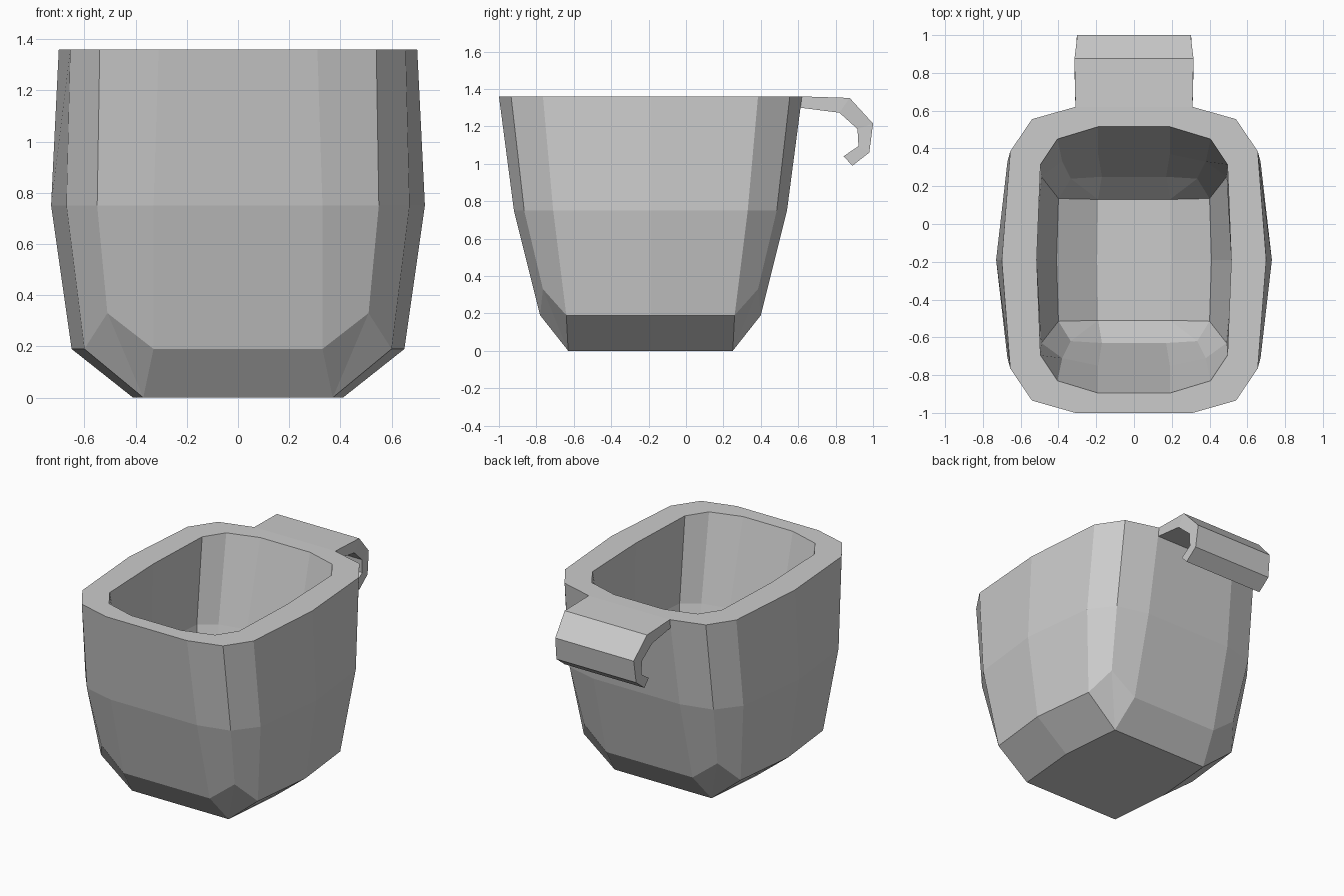
import bpy
import bmesh

old = bpy.data.objects.get("Cube")
if old:
    bpy.data.objects.remove(old, do_unlink=True)

mat = bpy.data.materials.new("light grey")
mat.use_nodes = True
GREY = (0.6, 0.6, 0.6, 1.0)
mat.diffuse_color = GREY
mat.node_tree.nodes["Principled BSDF"].inputs["Base Color"].default_value = GREY

CY = -0.19  # middle of the cup body along y


def finish(bm, name):
    """Turn a bmesh into a flat-shaded grey object."""
    bmesh.ops.recalc_face_normals(bm, faces=bm.faces)
    mesh = bpy.data.meshes.new(name)
    bm.to_mesh(mesh)
    bm.free()
    mesh.materials.append(mat)
    obj = bpy.data.objects.new(name, mesh)
    bpy.context.collection.objects.link(obj)
    return obj


def full_ring(a, b, c, d):
    """Mirror front end, corner, side end and side middle into a closed loop."""
    front = [(x, CY - y, z) for x, y, z in (a, b, c, d)]
    back = [(x, CY + y, z) for x, y, z in (c, b, a)]
    right = front + back
    return right + [(-x, y, z) for x, y, z in reversed(right)]


def level(z, *points):
    return full_ring(*[(x, y, z) for x, y in points])


# Cup body: rings from outer base, up over the rim, down to the inner floor
base, floor = (0.37, 0.44), (0.19, 0.32)
rings = [
    level(0, base, base, base, (0.41, 0)),
    full_ring((0.33, 0.59, 0.19), (0.51, 0.575, 0.33), (0.60, 0.45, 0.19), (0.65, 0, 0.19)),
    level(0.75, (0.33, 0.73), (0.55, 0.675), (0.67, 0.52), (0.73, 0)),
    level(1.36, (0.31, 0.81), (0.54, 0.745), (0.655, 0.575), (0.70, 0)),
    level(1.36, (0.19, 0.705), (0.405, 0.64), (0.495, 0.505), (0.515, 0)),
    level(0.78, (0.19, 0.56), (0.38, 0.52), (0.49, 0.44), (0.53, 0)),
    full_ring((0.17, 0.44, 0.30), (0.335, 0.43, 0.42), (0.40, 0.325, 0.30), (0.41, 0, 0.30)),
    level(0.16, floor, floor, floor, (0.195, 0)),
]

bm = bmesh.new()
verts = {}


def add_face(points):
    unique = list(dict.fromkeys(points))
    for p in unique:
        if p not in verts:
            verts[p] = bm.verts.new(p)
    if len(unique) > 2:
        bm.faces.new([verts[p] for p in unique])


for low, high in zip(rings, rings[1:]):
    for i in range(len(low)):
        j = (i + 1) % len(low)
        add_face([low[i], low[j], high[j], high[i]])
add_face(rings[0])
add_face(rings[-1])
finish(bm, "cup_body")

# Hooked handle: (y, z, half width) along the outside and the inside of the hook
outside = [(0.62, 1.36, 0.31), (0.875, 1.352, 0.315), (1.0, 1.215, 0.30),
           (0.98, 1.06, 0.305), (0.89, 0.99, 0.305)]
inside = [(0.61, 1.30, 0.31), (0.82, 1.273, 0.315), (0.917, 1.186, 0.305),
          (0.922, 1.094, 0.305), (0.842, 1.04, 0.305)]

bm = bmesh.new()
sections = []
for (y1, z1, w1), (y2, z2, w2) in zip(outside, inside):
    corners = [(-w1, y1, z1), (w1, y1, z1), (w2, y2, z2), (-w2, y2, z2)]
    sections.append([bm.verts.new(p) for p in corners])
for s, t in zip(sections, sections[1:]):
    for i in range(4):
        j = (i + 1) % 4
        bm.faces.new([s[i], s[j], t[j], t[i]])
bm.faces.new(sections[-1])
finish(bm, "handle")
